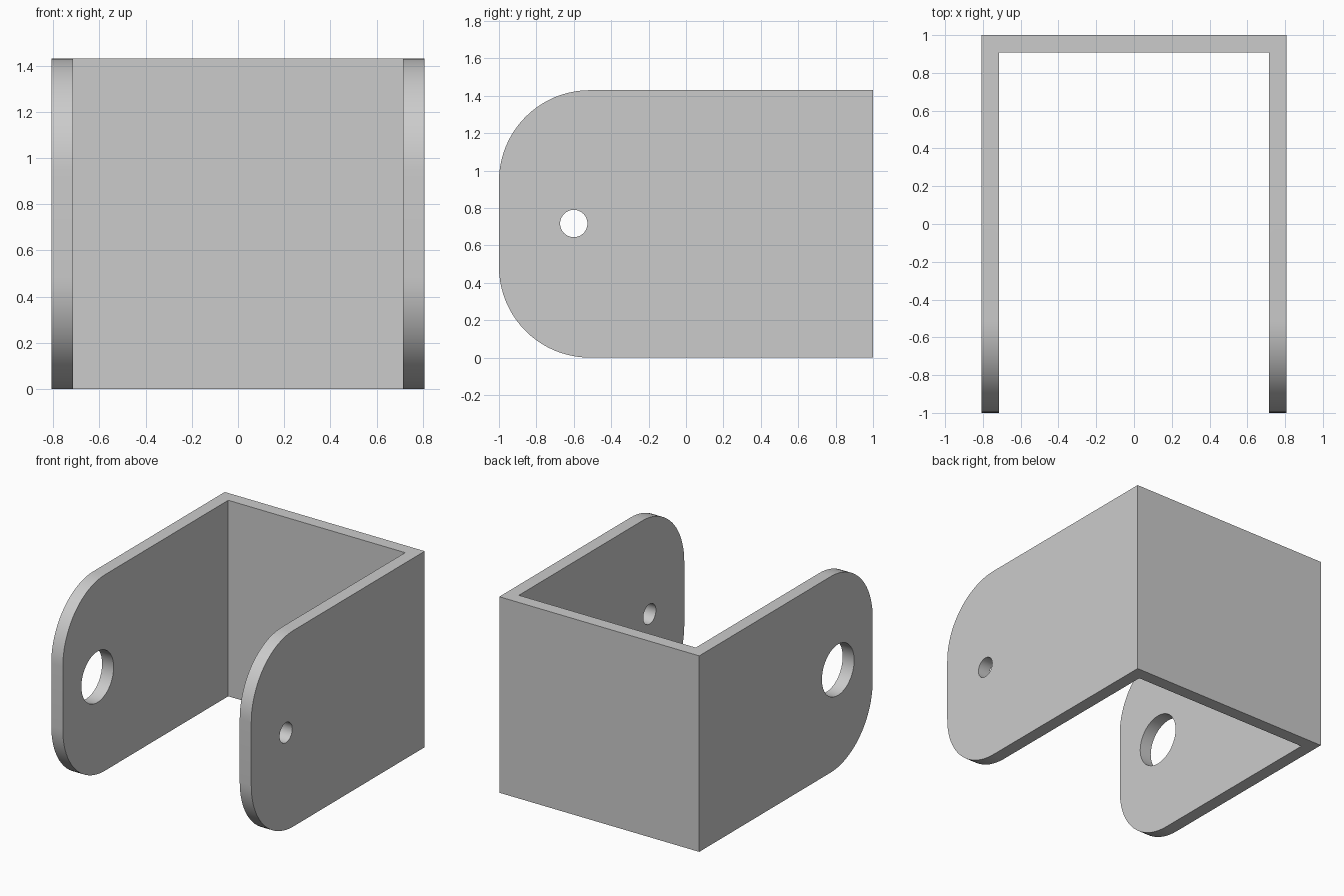
import bpy, bmesh
from math import pi, radians
from mathutils import Matrix, Vector

WIDTH, LENGTH, HEIGHT = 1.614, 2.0, 1.43
THICK, CORNER = 0.093, 0.486
HOLE_Y, HOLE_Z = -0.6, 0.717

cube = bpy.data.objects.get("Cube")
if cube:
    bpy.data.objects.remove(cube, do_unlink=True)

metal = bpy.data.materials.new("grey_metal")
metal.use_nodes = True
grey = (0.6, 0.6, 0.6, 1)
metal.diffuse_color = grey
metal.node_tree.nodes["Principled BSDF"].inputs["Base Color"].default_value = grey


def add_object(name, bm):
    bmesh.ops.recalc_face_normals(bm, faces=bm.faces)
    mesh = bpy.data.meshes.new(name)
    bm.to_mesh(mesh)
    bm.free()
    mesh.materials.append(metal)
    obj = bpy.data.objects.new(name, mesh)
    bpy.context.collection.objects.link(obj)
    return obj


# U-shaped bracket: plan outline extruded upward
bm = bmesh.new()
w, l = WIDTH / 2, LENGTH / 2
half = [(w - THICK, l - THICK), (w - THICK, -l), (w, -l), (w, l)]
outline = half + [(-x, y) for x, y in reversed(half)]
base = bm.faces.new([bm.verts.new((x, y, 0)) for x, y in outline])
top = bmesh.ops.extrude_face_region(bm, geom=[base])["geom"]
bmesh.ops.translate(bm, vec=(0, 0, HEIGHT),
                    verts=[v for v in top if isinstance(v, bmesh.types.BMVert)])

# Rounded front corners on both arms
front_edges = [e for e in bm.edges
               if all(v.co.y < -l + 0.01 for v in e.verts)
               and abs(e.verts[0].co.z - e.verts[1].co.z) < 0.01]
bmesh.ops.bevel(bm, geom=front_edges, offset=CORNER, segments=20,
                profile=0.5, affect='EDGES')
bracket = add_object("bracket", bm)

# Pin holes: small in the left arm, large in the right arm
for name, side, radius in (("small_hole_cutter", 1, 0.073),
                           ("large_hole_cutter", -1, 0.186)):
    bm = bmesh.new()
    place = Matrix.Translation(Vector((side * (w - THICK / 2), HOLE_Y, HOLE_Z)))
    bmesh.ops.create_cone(bm, cap_ends=True, segments=48, radius1=radius,
                          radius2=radius, depth=THICK * 3,
                          matrix=place @ Matrix.Rotation(pi / 2, 4, 'Y'))
    cutter = add_object(name, bm)
    cutter.hide_render = True
    cut = bracket.modifiers.new(name, 'BOOLEAN')
    cut.operation = 'DIFFERENCE'
    cut.solver = 'EXACT'
    cut.object = cutter

# Apply the cuts, drop the cutters and smooth the round edges
bpy.context.view_layer.objects.active = bracket
bracket.select_set(True)
for cut in list(bracket.modifiers):
    cutter = cut.object
    bpy.ops.object.modifier_apply(modifier=cut.name)
    bpy.data.objects.remove(cutter, do_unlink=True)
bpy.ops.object.shade_smooth_by_angle(angle=radians(30))
